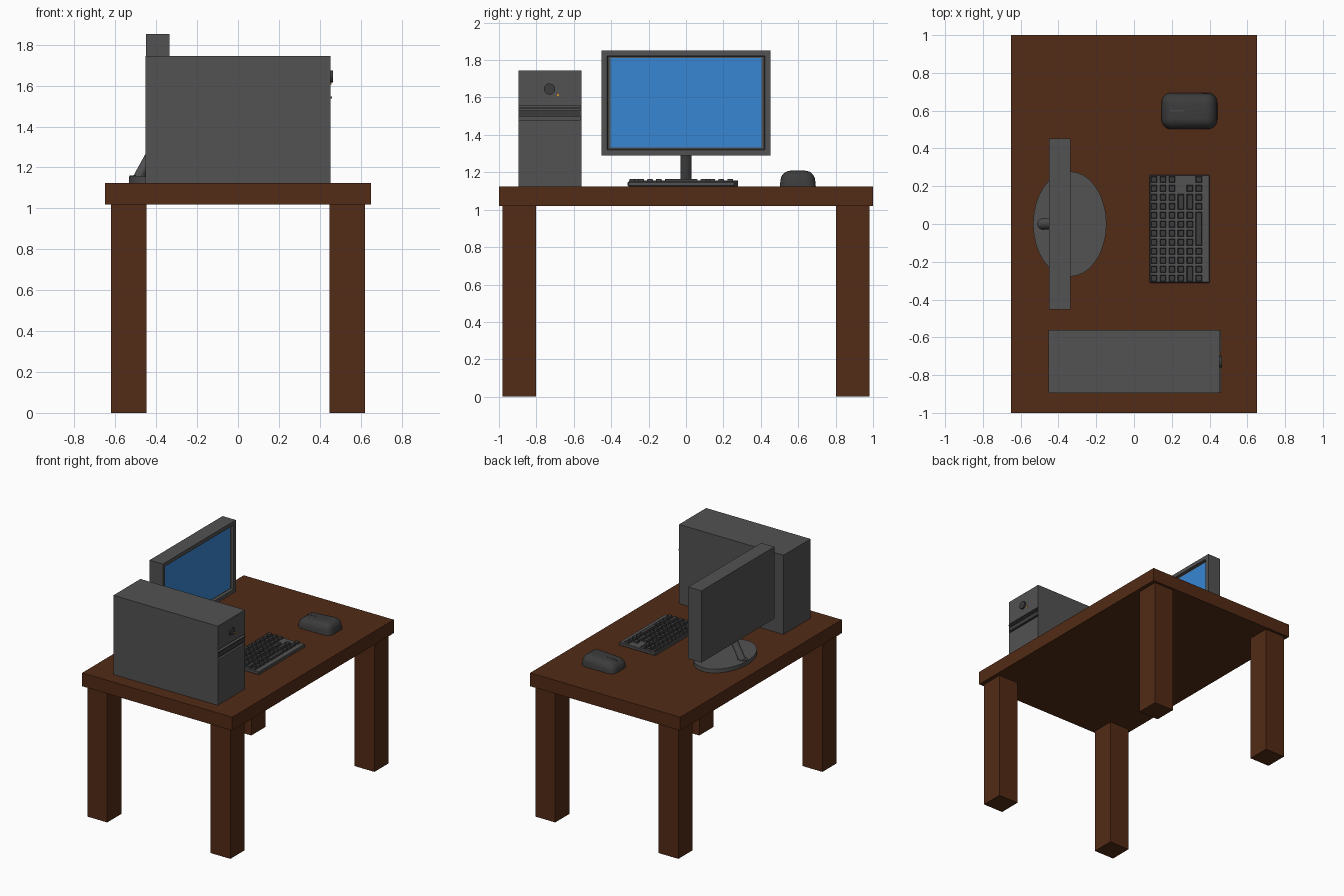
import bpy, bmesh, math
from mathutils import Matrix, Vector

if "Cube" in bpy.data.objects:
    bpy.data.objects.remove(bpy.data.objects["Cube"])


def material(name, rgb):
    m = bpy.data.materials.new(name)
    m.diffuse_color = (*rgb, 1)
    m.use_nodes = True
    m.node_tree.nodes["Principled BSDF"].inputs["Base Color"].default_value = m.diffuse_color
    return m


WOOD = material("dark_wood", (0.085, 0.024, 0.008))
BODY = material("casing_grey", (0.085, 0.085, 0.085))
DARK = material("dark_plastic", (0.045, 0.045, 0.045))
BLUE = material("screen_blue", (0.04, 0.24, 0.65))
AMBER = material("amber", (0.8, 0.3, 0.02))
TOP = 1.125  # desk surface height


def finish(name, bm, mat):
    bmesh.ops.recalc_face_normals(bm, faces=bm.faces[:])
    me = bpy.data.meshes.new(name)
    bm.to_mesh(me)
    bm.free()
    me.materials.append(mat)
    ob = bpy.data.objects.new(name, me)
    bpy.context.collection.objects.link(ob)
    return ob


def add_box(bm, x, y, z):
    size = Matrix.Diagonal((x[1] - x[0], y[1] - y[0], z[1] - z[0], 1))
    mid = Matrix.Translation((sum(x) / 2, sum(y) / 2, sum(z) / 2))
    return bmesh.ops.create_cube(bm, size=1, matrix=mid @ size)["verts"]


def box(name, x, y, z, mat):
    bm = bmesh.new()
    add_box(bm, x, y, z)
    return finish(name, bm, mat)


def cylinder(name, loc, radius, depth, mat, rot=Matrix(), scale=(1, 1, 1), seg=32):
    bm = bmesh.new()
    mtx = Matrix.Translation(loc) @ Matrix.Diagonal((*scale, 1)) @ rot
    bmesh.ops.create_cone(bm, cap_ends=True, segments=seg, radius1=radius,
                          radius2=radius, depth=depth, matrix=mtx)
    return finish(name, bm, mat)


def smooth(ob):
    bpy.ops.object.select_all(action='DESELECT')
    bpy.context.view_layer.objects.active = ob
    ob.select_set(True)
    bpy.ops.object.shade_smooth_by_angle(angle=math.radians(40))


def facing(bm, direction):
    return [f for f in bm.faces if f.normal.dot(Vector(direction)) > 0.9]


# Desk: top and four legs
box("desk_top", (-0.65, 0.65), (-1, 1), (1.02, TOP), WOOD)
for sx, nx in ((-1, "back"), (1, "front")):
    for sy, ny in ((-1, "left"), (1, "right")):
        box(f"{nx}_{ny}_leg", sorted((sx * 0.447, sx * 0.62)),
            sorted((sy * 0.803, sy * 0.98)), (0, 1.02), WOOD)

# Computer tower with a recessed drive bay
tower = box("tower_case", (-0.453, 0.452), (-0.895, -0.56), (TOP, 1.745), BODY)
cutter = box("bay_cutter", (0.435, 0.5), (-0.892, -0.563), (1.48, 1.557), BODY)
cutter.hide_render = True
cutter.hide_viewport = True
cut = tower.modifiers.new("bay", 'BOOLEAN')
cut.object, cut.solver = cutter, 'EXACT'
box("drive_tray_lip", (0.43, 0.46), (-0.892, -0.563), (1.538, 1.546), BODY)
box("lower_drive_front", (0.43, 0.449), (-0.892, -0.563), (1.497, 1.53), DARK)
to_x = Matrix.Rotation(math.pi / 2, 4, 'Y')
smooth(cylinder("power_button", (0.455, -0.73, 1.645), 0.03, 0.02, DARK, to_x))
cylinder("status_light", (0.453, -0.685, 1.612), 0.006, 0.01, AMBER, to_x, seg=12)

# Monitor: frame with recessed front, screen panel, neck and oval base
bm = bmesh.new()
add_box(bm, (-0.45, -0.335), (-0.452, 0.452), (1.29, 1.852))
bm.normal_update()
front = facing(bm, (1, 0, 0))
bmesh.ops.inset_region(bm, faces=front, thickness=0.042)
bmesh.ops.inset_region(bm, faces=front, thickness=0.006, depth=-0.02)
finish("monitor_frame", bm, BODY)
box("screen_panel", (-0.36, -0.353), (-0.404, 0.404), (1.332, 1.81), BLUE)
smooth(cylinder("monitor_base", (-0.34, 0, 1.14), 1, 0.03, BODY,
                scale=(0.194, 0.278, 1), seg=48))
bm = bmesh.new()
lean = Matrix.Translation((-0.445, 0, 1.227)) @ Matrix.Shear('XY', 4, (0.55, 0))
bmesh.ops.create_cone(bm, cap_ends=True, segments=24, radius1=0.029, radius2=0.029,
                      depth=0.16, matrix=lean)
smooth(finish("monitor_neck", bm, BODY))
smooth(cylinder("neck_foot", (-0.49, 0, 1.155), 0.04, 0.012, BODY, seg=24,
                scale=(1, 0.75, 1)))

# Keyboard: tray plus keys as (row, first column, last column)
bm = bmesh.new()
add_box(bm, (0.083, 0.4), (-0.312, 0.26), (TOP, 1.15))
bmesh.ops.bevel(bm, geom=bm.edges[:], offset=0.004, segments=1, affect='EDGES')
finish("keyboard_tray", bm, BODY)
spans = [(r, c, c) for r in range(3) for c in range(12)]
spans += [(3, c, c) for c in range(4, 12)] + [(3, 2, 3)]
spans += [(4, 1, 1), (4, 2, 3), (4, 10, 11)] + [(4, c, c) for c in range(4, 10)]
spans += [(5, c, c) for c in (0, 1, 2, 3, 8, 9, 10, 11)] + [(5, 4, 7)]
bm = bmesh.new()
for r, c0, c1 in spans:
    x, y1, y0 = 0.106 + 0.0475 * r, 0.236 - 0.0476 * c0, 0.236 - 0.0476 * c1
    key = add_box(bm, (x - 0.018, x + 0.018), (y0 - 0.018, y1 + 0.018), (1.145, 1.164))
    for v in key:  # taper the key caps
        if v.co.z > 1.16:
            v.co.x += math.copysign(0.004, x - v.co.x)
            v.co.y += math.copysign(0.004, (y0 + y1) / 2 - v.co.y)
finish("keyboard_keys", bm, DARK)

# Mouse: rounded body, lower towards the buttons, with a split between them
bm = bmesh.new()
body = add_box(bm, (0.146, 0.441), (0.502, 0.694), (TOP, 1.212))
for v in body:
    if v.co.z > 1.2:
        v.co.y += math.copysign(0.008, 0.598 - v.co.y)
        v.co.z -= 0.018 if v.co.x < 0.3 else 0
        v.co.x += 0.008 if v.co.x < 0.3 else -0.012
bm.normal_update()
soft = [e for e in bm.edges if max(v.co.z for v in e.verts) > 1.15]
bmesh.ops.bevel(bm, geom=soft, offset=0.05, segments=6, profile=0.5,
                affect='EDGES', clamp_overlap=True)
smooth(finish("mouse_body", bm, DARK))
bm = bmesh.new()
slot = add_box(bm, (0.18, 0.265), (0.595, 0.601), (1.15, 1.2))
for v in slot:
    if v.co.z > 1.19:
        v.co.z = 1.198 if v.co.x < 0.2 else 1.203
finish("mouse_button_split", bm, BODY)
